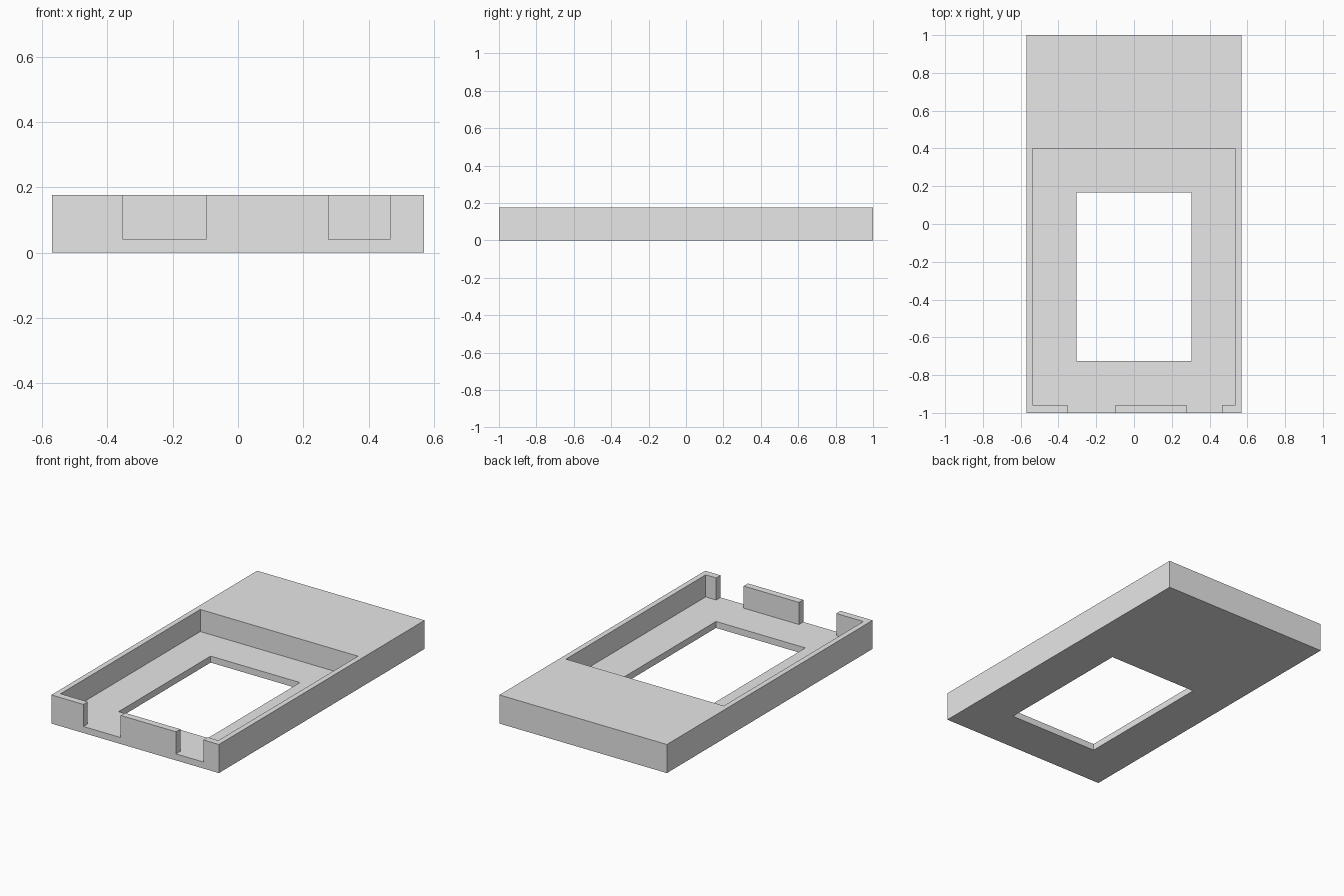
import bpy
import bmesh
from mathutils import Vector

default_cube = bpy.data.objects.get("Cube")
if default_cube:
    bpy.data.objects.remove(default_cube, do_unlink=True)

grey = bpy.data.materials.new("light grey plastic")
grey.use_nodes = True
colour = (0.8, 0.8, 0.8, 1)
grey.diffuse_color = colour
grey.node_tree.nodes["Principled BSDF"].inputs["Base Color"].default_value = colour


def box(name, low, high):
    """Axis-aligned box between two corners."""
    low, high = Vector(low), Vector(high)
    bm = bmesh.new()
    bmesh.ops.create_cube(bm, size=1)
    for v in bm.verts:
        v.co = (low + high) / 2 + v.co * (high - low)
    mesh = bpy.data.meshes.new(name)
    bm.to_mesh(mesh)
    bm.free()
    mesh.materials.append(grey)
    obj = bpy.data.objects.new(name, mesh)
    bpy.context.collection.objects.link(obj)
    return obj


half_width, height, floor = 0.57, 0.176, 0.04
inner_x, inner_front, inner_back = 0.537, -0.958, 0.4
over = height + 0.1

case = box("case", (-half_width, -1, 0), (half_width, 1, height))

cutters = [
    # Recessed tray
    box("tray_cutter", (-inner_x, inner_front, floor), (inner_x, inner_back, over)),
    # Window through the floor
    box("window_cutter", (-0.304, -0.726, -0.1), (0.304, 0.168, over)),
]
# Two notches in the front wall
for side, x0, x1 in (("right", -0.352, -0.098), ("left", 0.278, 0.465)):
    cutters.append(box(side + "_notch_cutter", (x0, -1.1, floor), (x1, inner_front + 0.05, over)))

# Cut each shape, apply the result and discard the cutters
bpy.context.view_layer.objects.active = case
for cutter in cutters:
    mod = case.modifiers.new(cutter.name, "BOOLEAN")
    mod.operation = "DIFFERENCE"
    mod.solver = "EXACT"
    mod.object = cutter
    bpy.ops.object.modifier_apply(modifier=mod.name)
    bpy.data.objects.remove(cutter, do_unlink=True)
